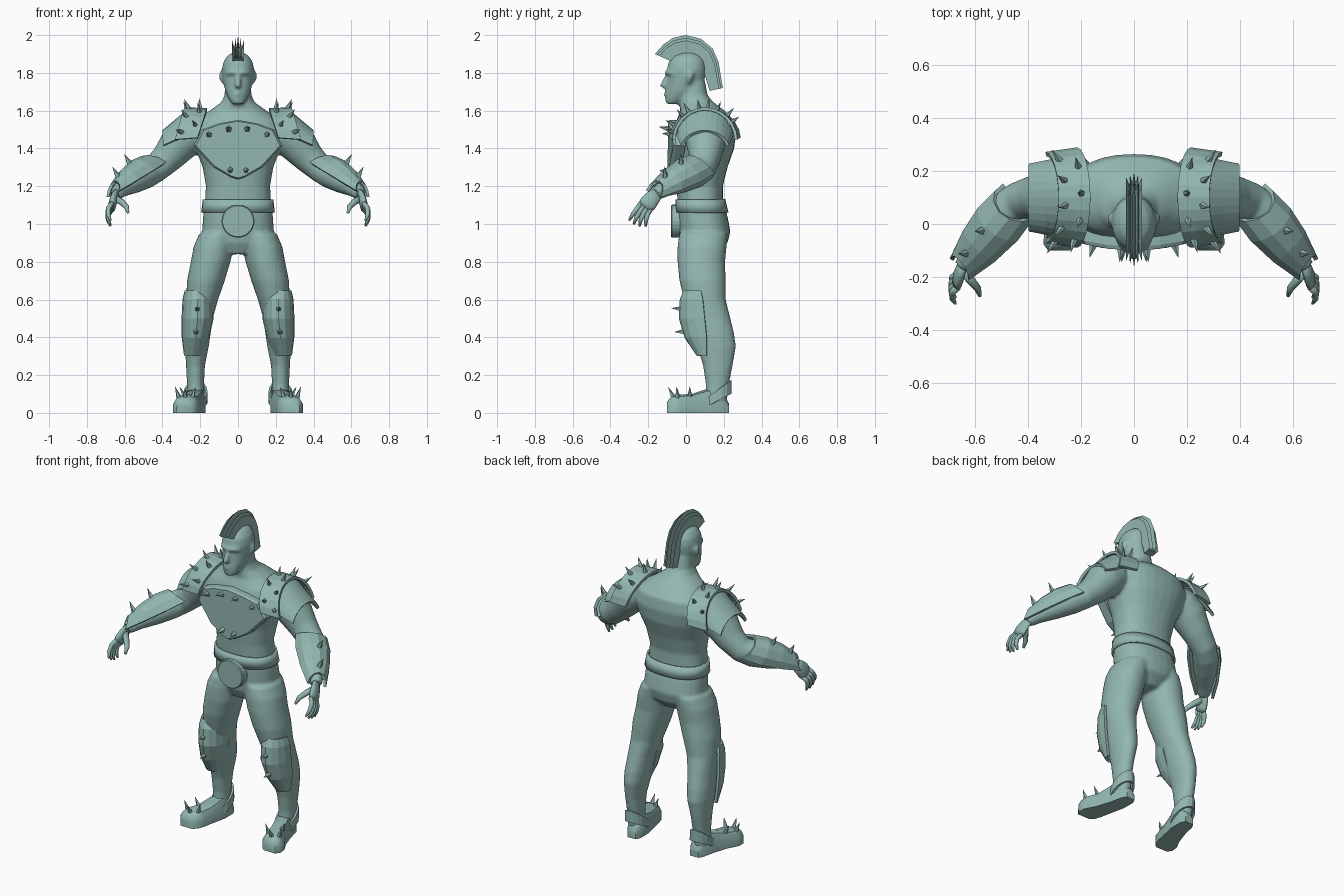
import bpy, bmesh, math
from mathutils import Vector as V

if "Cube" in bpy.data.objects:
    bpy.data.objects.remove(bpy.data.objects["Cube"])

mat = bpy.data.materials.new("grey_teal")
mat.diffuse_color = (0.29, 0.47, 0.44, 1)
mat.use_nodes = True
mat.node_tree.nodes["Principled BSDF"].inputs["Base Color"].default_value = mat.diffuse_color


def finish(bm, name, smooth=False, mirror=False, thick=0):
    bmesh.ops.recalc_face_normals(bm, faces=bm.faces)
    me = bpy.data.meshes.new(name)
    bm.to_mesh(me)
    bm.free()
    me.materials.append(mat)
    for p in me.polygons:
        p.use_smooth = smooth
    ob = bpy.data.objects.new(name, me)
    bpy.context.collection.objects.link(ob)
    if thick:
        m = ob.modifiers.new("thickness", 'SOLIDIFY')
        m.thickness, m.offset = thick, 0
    if mirror:
        m = ob.modifiers.new("mirror", 'MIRROR')
        m.use_mirror_merge = False
    return ob


def loft(bm, rows, closed=True, caps=True):
    """Skin a list of point rows."""
    vs = [[bm.verts.new(p) for p in r] for r in rows]
    n = len(rows[0])
    for a, b in zip(vs, vs[1:]):
        for i in range(n if closed else n - 1):
            j = (i + 1) % n
            bm.faces.new((a[i], a[j], b[j], b[i]))
    if caps:
        bm.faces.new(vs[0][::-1])
        bm.faces.new(vs[-1])


def ring(z, rx, y0, y1, cx=0, n=28, p=2.3):
    """Horizontal superellipse section."""
    out = []
    for i in range(n):
        c, s = math.cos(math.tau * i / n), math.sin(math.tau * i / n)
        out.append(V((cx + rx * math.copysign(abs(c) ** (2 / p), c),
                      (y0 + y1) / 2 + (y1 - y0) / 2 * math.copysign(abs(s) ** (2 / p), s), z)))
    return out


def tube(bm, pts, radii, n=16, hint=(0, 1, 0), flat=1.0, s=1):
    """Round or flattened section along a path; s=-1 mirrors it."""
    pts = [V(p) for p in pts]
    rows = []
    for i, p in enumerate(pts):
        t = (pts[min(i + 1, len(pts) - 1)] - pts[max(i - 1, 0)]).normalized()
        a = V(hint)
        a = (a - t * a.dot(t)).normalized()
        b = t.cross(a)
        row = []
        for k in range(n):
            w = math.tau * k / n
            q = p + (a * math.cos(w) * flat + b * math.sin(w)) * radii[i]
            row.append((q.x * s, q.y, q.z))
        rows.append(row)
    loft(bm, rows)


def spikes(name, items, r=0.018, h=0.075):
    """Five-sided spikes from (position, direction), mirrored."""
    bm = bmesh.new()
    for p, d in items:
        d = V(d).normalized()
        m = d.to_track_quat('Z', 'Y').to_matrix().to_4x4()
        m.translation = V(p) + d * (h / 2 - 0.012)
        bmesh.ops.create_cone(bm, cap_ends=True, segments=5, radius1=r, radius2=0, depth=h, matrix=m)
    finish(bm, name, mirror=True)


def lerp(a, b, t):
    return a + (b - a) * t


# Body: torso, neck, head, legs and arms fused into one skin
bm = bmesh.new()
torso = [(.84, .08, 0, .16), (.9, .16, -.03, .22), (.96, .19, -.04, .235), (1.04, .185, -.045, .22),
         (1.12, .175, -.045, .195), (1.2, .17, -.05, .195), (1.3, .187, -.06, .22),
         (1.4, .225, -.075, .255), (1.48, .255, -.075, .265), (1.55, .23, -.05, .255),
         (1.6, .15, -.03, .205), (1.645, .088, -.035, .145), (1.68, .072, -.035, .115), (1.76, .066, -.03, .1)]
loft(bm, [ring(*r) for r in torso])
head = [(1.635, .03, -.105, -.04), (1.66, .047, -.11, .0), (1.70, .066, -.105, .06), (1.74, .076, -.1, .088),
        (1.78, .083, -.096, .102), (1.82, .085, -.1, .106), (1.86, .077, -.092, .1),
        (1.89, .057, -.067, .08), (1.91, .025, -.03, .05)]
loft(bm, [ring(*r, p=2.1) for r in head])
tube(bm, [(0, -.092, 1.80), (0, -.112, 1.755), (0, -.122, 1.735), (0, -.1, 1.722)], [.011, .015, .019, .013], 10, (1, 0, 0))
tube(bm, [(-.062, -.07, 1.797), (-.03, -.096, 1.803), (0, -.1, 1.8), (.03, -.096, 1.803), (.062, -.07, 1.797)],
     [.009, .014, .013, .014, .009], 10)
for z in (1.697, 1.683):
    tube(bm, [(-.026, -.098, z), (0, -.11, z), (.026, -.098, z)], [.005, .009, .005], 8)
leg = [(.95, .1, -.035, .22, .105), (.88, .105, -.045, .215, .13), (.8, .105, -.045, .207, .145),
       (.7, .1, -.035, .21, .17), (.6, .085, -.01, .21, .19), (.5, .071, .02, .235, .205),
       (.42, .068, .04, .255, .213), (.35, .063, .06, .264, .218), (.25, .05, .09, .247, .225),
       (.15, .045, .105, .227, .225), (.05, .043, .1, .215, .225)]
arm = [(.2, .1, 1.51), (.25, .1, 1.48), (.31, .105, 1.43), (.38, .1, 1.345), (.44, .085, 1.29),
       (.49, .045, 1.265), (.55, -.03, 1.23), (.61, -.11, 1.19), (.647, -.16, 1.16)]
for s in (1, -1):
    loft(bm, [[(p.x * s, p.y, p.z) for p in ring(*r, p=2.1)] for r in leg])
    tube(bm, arm, [.09, .108, .105, .083, .073, .078, .068, .046, .035], 20, s=s)
    tube(bm, [(.08, .012, 1.745), (.091, .018, 1.775), (.09, .025, 1.805)], [.012, .02, .018], 10, (1, 0, 0), .5, s)
body = finish(bm, "body", smooth=True)
m = body.modifiers.new("fuse", 'REMESH')
m.mode, m.voxel_size, m.use_smooth_shade = 'VOXEL', 0.009, True
m = body.modifiers.new("soften", 'SMOOTH')
m.factor, m.iterations = 0.5, 5

# Hands: flattened palm, four fingers and a thumb
bm = bmesh.new()
tube(bm, [(.64, -.145, 1.17), (.655, -.175, 1.14), (.664, -.2, 1.11), (.668, -.218, 1.088)],
     [.03, .042, .047, .042], 14, (1, 0, 0), .45)
for k in (-1.5, -.5, .5, 1.5):
    b = V((.666, -.212, 1.095)) + V((0, -.85, .5)) * (.021 * k)
    l = 1.08 - .1 * abs(k)
    off = [(0, 0, 0), (.022, -.02, -.03), (.022, -.038 - .006 * k, -.065), (.01, -.048 - .012 * k, -.098)]
    tube(bm, [b + V(o) * l for o in off], [.013, .0135, .0115, .006], 8)
tube(bm, [(.645, -.18, 1.135), (.615, -.215, 1.115), (.59, -.245, 1.09), (.582, -.272, 1.06)],
     [.02, .017, .014, .007], 8)
finish(bm, "hands", smooth=True, mirror=True)

# Waistband
bm = bmesh.new()
loft(bm, [ring(1.06, .19, -.052, .22), ring(1.13, .182, -.05, .203)], caps=False)
finish(bm, "waistband", smooth=True, thick=.01)

# Mohawk: five tapered fins
bm = bmesh.new()
outer = [(-.165, 1.90), (-.12, 1.95), (-.07, 1.985), (0, 2.0), (.08, 1.98), (.14, 1.93), (.172, 1.86), (.195, 1.72)]
inner = [(-.075, 1.86), (-.06, 1.875), (-.03, 1.885), (0, 1.89), (.04, 1.885), (.075, 1.86), (.09, 1.82), (.125, 1.705)]
for k in (-2, -1, 0, 1, 2):
    x, f = k * .009, 1 - .13 * abs(k)
    rows = []
    for (oy, oz), (iy, iz) in zip(outer, inner):
        ty, tz = lerp(iy, oy, f), lerp(iz, oz, f)
        rows.append([(x - .011, iy, iz), (x * 1.7, ty, tz), (x + .011, iy, iz)])
    loft(bm, rows)
finish(bm, "mohawk")

# Chest plate: bevelled shield
bm = bmesh.new()
half = [(0, 1.55), (.1, 1.533), (.19, 1.50), (.235, 1.415), (.13, 1.30), (.035, 1.245), (0, 1.235)]
outline = half + [(-x, z) for x, z in half[-2:0:-1]]
rows = []
for y, f in ((-.035, 1), (-.085, 1), (-.1, .95)):
    rows.append([(x * f, y + .6 * x * x, 1.42 + (z - 1.42) * f) for x, z in outline])
loft(bm, rows)
finish(bm, "chest_plate")
spikes("chest_spikes", [((.05, -.098, 1.505), (.1, -1, .2)), ((.155, -.084, 1.475), (.3, -1, .1)),
                        ((.042, -.098, 1.285), (.1, -1, -.1))], h=.06)

# Belt buckle disc
bm = bmesh.new()
loft(bm, [[(r * math.cos(math.tau * i / 28), y, 1.015 + r * math.sin(math.tau * i / 28)) for i in range(28)]
          for y, r in ((-.03, .087), (-.075, .087), (-.08, .082))])
finish(bm, "buckle")


# Shoulder armour: an arch over each shoulder and a lower flared plate
def arch(u, deg, x, ry, zc, top, lean):
    w = math.radians(deg)
    x, ry, zc, top = (lerp(*q, u) for q in (x, ry, zc, top))
    return V((x + lean * (1 - math.sin(w)), .1 - ry * math.cos(w), zc + (top - zc) * math.sin(w)))


upper = ((.165, .285), (.182, .165), (1.45, 1.44), (1.605, 1.61), .05)
lower = ((.27, .395), (.15, .125), (1.43, 1.39), (1.595, 1.49), .0)
for name, shape, cut in (("shoulder_plate", upper, 2), ("upper_arm_plate", lower, 14)):
    bm = bmesh.new()
    loft(bm, [[arch(u, lerp(cut, 180 - cut, i / 12), *shape) for i in range(13)] for u in (0, .5, 1)],
         closed=False, caps=False)
    finish(bm, name, mirror=True, thick=.016)
items = []
for u, angs in ((.28, (28, 62, 95, 130)), (.78, (15, 48, 80, 112, 145))):
    for a in angs:
        p = arch(u, a, *upper)
        items.append((p, p - V((.18, .1, 1.44))))
spikes("shoulder_spikes", items)

# Forearm guards
e, w = V((.455, .065, 1.285)), V((.64, -.15, 1.17))
t = (w - e).normalized()
up = V((.45, 0, .9))
up = (up - t * up.dot(t)).normalized()
side = t.cross(up)
bm = bmesh.new()
rows = []
for f, r in ((0, .086), (.3, .094), (.65, .08), (1, .05)):
    rows.append([e.lerp(w, f) + t * (.05 * math.sin(math.pi * i / 6) - .03) * (1 - 2 * f)
                 + (up * math.sin(math.pi * i / 6) + side * math.cos(math.pi * i / 6)) * r for i in range(7)])
loft(bm, rows, closed=False, caps=False)
finish(bm, "forearm_guard", mirror=True, thick=.016)
spikes("forearm_spikes", [(e.lerp(w, f) + up * r, up) for f, r in ((.4, .09), (.8, .066))], r=.02)

# Knee guards
bm = bmesh.new()
rows = []
for z, cx, rx, yc, ry in ((.645, .215, .06, .08, .085), (.6, .213, .073, .09, .115), (.5, .214, .077, .1, .13),
                          (.4, .225, .065, .11, .11), (.305, .238, .04, .11, .045)):
    rows.append([(cx + rx * math.cos(math.pi * i / 8), yc - ry * math.sin(math.pi * i / 8), z) for i in range(9)])
loft(bm, rows, closed=False, caps=False)
finish(bm, "knee_guard", mirror=True, thick=.016)
spikes("knee_spikes", [((.215, -.03, .55), (.05, -1, .1)), ((.222, -.015, .43), (-.1, -1, -.05))], h=.06)

# Boots: flat-soled sections from heel to toe
bm = bmesh.new()
prof = [(-1, 0), (-1, .55), (-.7, .9), (0, 1), (.7, .9), (1, .55), (1, 0)]
rows = []
for y, cx, hw, h in ((.227, .215, .028, .05), (.2, .216, .043, .1), (.12, .225, .052, .13), (.03, .25, .057, .1),
                     (-.03, .272, .067, .097), (-.075, .281, .062, .088), (-.1, .285, .04, .06)):
    rows.append([(cx + a * hw, y, b * h) for a, b in prof])
loft(bm, rows)
boots = finish(bm, "boots", smooth=True, mirror=True)
bpy.context.view_layer.objects.active = boots
boots.select_set(True)
bpy.ops.object.shade_smooth_by_angle(angle=math.radians(45))
spikes("boot_spikes", [((.24, -.045, .088), (-.3, -.1, 1)), ((.315, -.045, .088), (.35, -.1, 1)),
                       ((.28, -.07, .088), (0, -.5, 1)), ((.285, .02, .09), (.5, 0, 1))], r=.016, h=.068)

# Ankle straps: bands tilted up towards the heel
bm = bmesh.new()
low, high = (ring(0, rx, .085, .236, .222, 16, 2) for rx in (.056, .054))
loft(bm, [[(p.x, p.y, .06 + .55 * (p.y - .16)) for p in low],
          [(p.x, p.y, .115 + .75 * (p.y - .16)) for p in high]], caps=False)
finish(bm, "ankle_strap", mirror=True, thick=.012)
